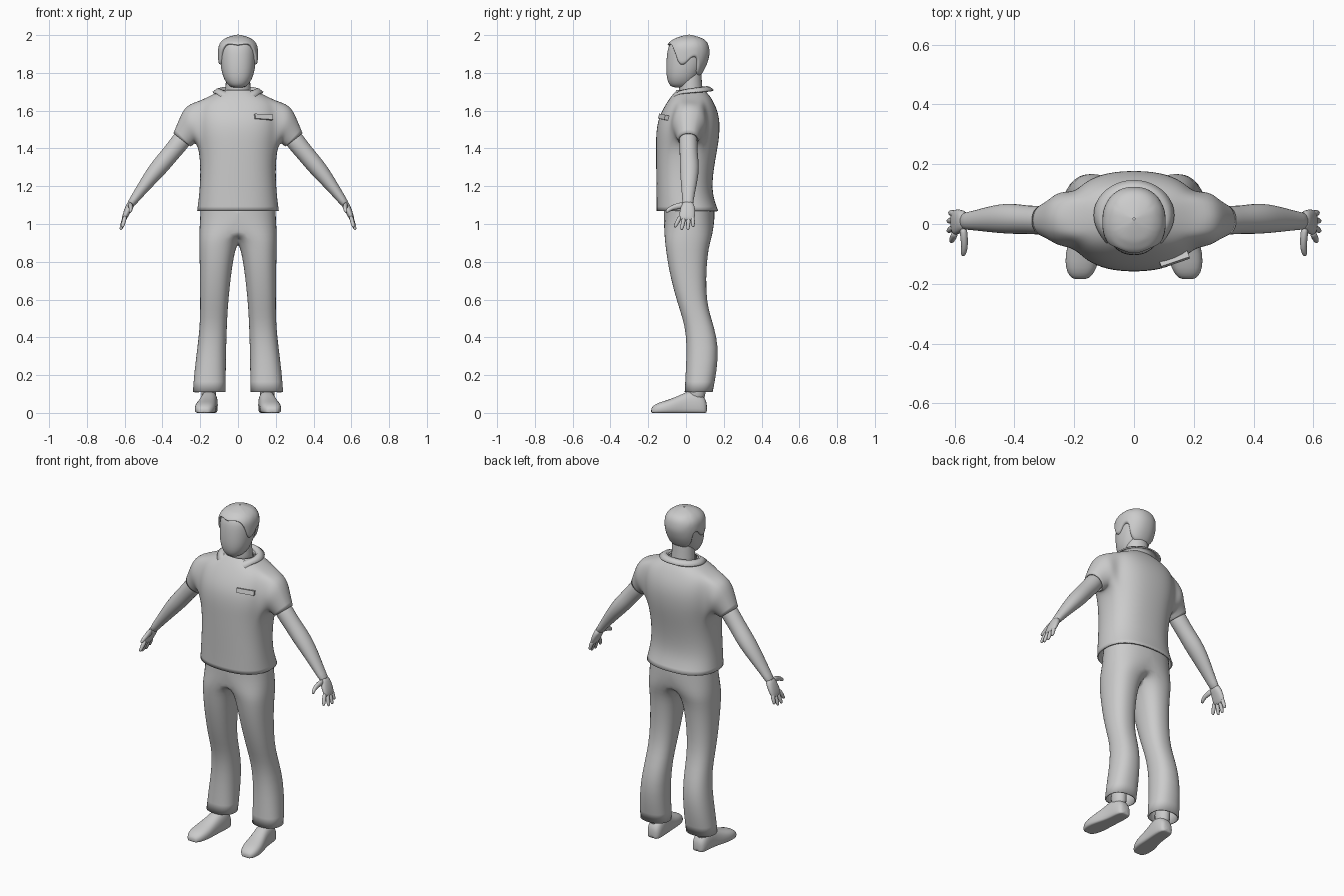
import bpy, bmesh, math
from mathutils import Vector

if "Cube" in bpy.data.objects:
    bpy.data.objects.remove(bpy.data.objects["Cube"])

grey = bpy.data.materials.new("light_grey")
grey.diffuse_color = (0.6, 0.6, 0.6, 1)
grey.use_nodes = True
grey.node_tree.nodes["Principled BSDF"].inputs["Base Color"].default_value = grey.diffuse_color
X, Y, Z = Vector((1, 0, 0)), Vector((0, 1, 0)), Vector((0, 0, 1))


def finish(name, bm, mirror=False, bisect=False, sub=1, thick=0, smooth=True):
    bmesh.ops.recalc_face_normals(bm, faces=bm.faces)
    me = bpy.data.meshes.new(name)
    bm.to_mesh(me)
    bm.free()
    me.materials.append(grey)
    for p in me.polygons:
        p.use_smooth = smooth
    ob = bpy.data.objects.new(name, me)
    bpy.context.collection.objects.link(ob)
    if mirror:
        m = ob.modifiers.new("mirror", 'MIRROR')
        m.use_bisect_axis[0] = bisect
        m.use_clip = bisect
        m.use_mirror_merge = bisect
    if sub:
        s = ob.modifiers.new("smooth", 'SUBSURF')
        s.levels = s.render_levels = sub
    if thick:
        t = ob.modifiers.new("cloth", 'SOLIDIFY')
        t.thickness, t.offset = thick, -1
    return ob


def oval(c, u, v, n, e=2.0):
    """Superellipse ring around c spanned by the half axes u and v."""
    pts = []
    for i in range(n):
        a = 2 * math.pi * i / n
        ca, sa = math.cos(a), math.sin(a)
        pts.append(c + u * math.copysign(abs(ca) ** (2 / e), ca) + v * math.copysign(abs(sa) ** (2 / e), sa))
    return pts


def skin(bm, rings, caps=True, closed=True):
    """Joins point rings with quads."""
    vs = [[bm.verts.new(p) for p in r] for r in rings]
    n = len(vs[0])
    for a, b in zip(vs, vs[1:]):
        for i in range(n if closed else n - 1):
            bm.faces.new((a[i], a[(i + 1) % n], b[(i + 1) % n], b[i]))
    if caps:
        bm.faces.new(vs[0])
        bm.faces.new(vs[-1])
    return vs


def tube(bm, path, ref=Y, n=12, e=2.0):
    """Limb along (x, y, z, half size along ref, other half size)."""
    pts = [Vector(p[:3]) for p in path]
    rings = []
    for i, p in enumerate(path):
        t = (pts[min(i + 1, len(pts) - 1)] - pts[max(i - 1, 0)]).normalized()
        u = (ref - t * ref.dot(t)).normalized()
        rings.append(oval(pts[i], u * p[3], t.cross(u) * p[4], n, e))
    skin(bm, rings)


# Shirt: body rows (z, half width, front y, back y)
rows = [(1.07, .218, -.157, .172), (1.16, .206, -.157, .137), (1.28, .199, -.159, .145),
        (1.40, .208, -.160, .168), (1.47, .222, -.160, .178), (1.54, .226, -.152, .180),
        (1.60, .222, -.128, .168), (1.65, .205, -.098, .145), (1.685, .135, -.072, .122),
        (1.71, .085, -.048, .095)]
bm = bmesh.new()
N = 24
grid = skin(bm, [oval(Vector((0, (f + b) / 2, z)), X * w, Y * (b - f) / 2, N, 2.4) for z, w, f, b in rows], caps=False)

# Sleeves grown out of openings in the body sides: (x, y, z, half depth, axis x, axis z)
sleeve = [(.250, .018, 1.530, .095, .024, .104), (.272, .014, 1.492, .074, .036, .077),
          (.297, .012, 1.445, .056, .046, .036)]
r0, r1 = 3, 7
for side, mid in ((1, 0), (-1, N // 2)):
    cols = [(mid + k) % N for k in range(-2, 3)]
    loop = [grid[r0][c] for c in cols] + [grid[r][cols[-1]] for r in range(r0 + 1, r1)]
    loop += [grid[r1][c] for c in reversed(cols)] + [grid[r][cols[0]] for r in range(r1 - 1, r0, -1)]
    hole = {grid[r][c] for r in range(r0, r1 + 1) for c in cols}
    bmesh.ops.delete(bm, geom=[f for f in bm.faces if all(v in hole for v in f.verts)], context='FACES_ONLY')
    bmesh.ops.delete(bm, geom=[e for e in bm.edges if not e.link_faces], context='EDGES')
    inner = [v for v in bm.verts if not v.link_faces]
    angles = [math.atan2((v.co.z - 1.525) / .125, (v.co.y - .015) / .09) for v in loop]
    prev = loop
    for x, y, z, d, ax, az in sleeve:
        new = [bm.verts.new((side * (x + ax * math.sin(a)), y + d * math.cos(a), z + az * math.sin(a))) for a in angles]
        for i in range(len(loop)):
            j = (i + 1) % len(loop)
            bm.faces.new((prev[i], prev[j], new[j], new[i]))
        prev = new
    bmesh.ops.delete(bm, geom=[v for v in inner if v.is_valid], context='VERTS')
finish("shirt", bm, sub=2, thick=.008)

# Collar: folded band open at the front
bm = bmesh.new()
strips = [[], [], []]
for i in range(25):
    a = math.radians(-156 + 13 * i)            # 0 is the back
    k = abs(-156 + 13 * i) / 156
    s, c = math.sin(a), math.cos(a)
    point = max(0, k - .8) * 5
    strips[0].append((.082 * s, .022 + .072 * c, 1.69 - .02 * k))
    strips[1].append((.094 * s, .024 + .080 * c, 1.745 - .035 * k ** 2))
    strips[2].append(((.136 + .02 * point) * s, .030 + (.118 + .012 * point) * c, 1.712 - .022 * k - .036 * point))
skin(bm, strips, caps=False, closed=False)
finish("collar", bm, sub=1, thick=.008)

# Chest pocket trim
bm = bmesh.new()
bmesh.ops.create_cube(bm, size=1)
for v in bm.verts:
    v.co = Vector((v.co.x * .10, v.co.y * .022, v.co.z * .026))
trim = finish("pocket_trim", bm, sub=0, smooth=False)
trim.location = (.135, -.119, 1.566)
trim.rotation_euler = (-.25, .06, .33)

# Trousers: one leg, cut at the middle and mirrored (z, inner x, outer x, front y, back y)
leg = [(1.10, -.20, .20, -.118, .150), (1.03, -.19, .203, -.118, .152), (.97, -.10, .206, -.117, .146),
       (.92, -.012, .207, -.114, .135), (.87, .012, .206, -.108, .120), (.78, .030, .203, -.096, .110),
       (.65, .045, .202, -.066, .106), (.55, .054, .201, -.035, .118), (.46, .058, .203, -.006, .148),
       (.35, .062, .215, .004, .174), (.22, .064, .232, -.002, .164), (.11, .064, .240, -.008, .142)]
bm = bmesh.new()
skin(bm, [oval(Vector(((i + o) / 2, (f + b) / 2, z)), X * (o - i) / 2, Y * (b - f) / 2, 20, 2.3)
          for z, i, o, f, b in leg], caps=False)
finish("trousers", bm, mirror=True, bisect=True, thick=.008)

# Shoes: sections along y (y, middle x, half width, top z), flat below
shoe = [(.112, .150, .024, .05), (.098, .150, .042, .088), (.05, .152, .047, .125), (0, .156, .047, .112),
        (-.05, .165, .052, .086), (-.10, .172, .059, .068), (-.15, .177, .053, .054), (-.176, .179, .036, .036),
        (-.185, .180, .022, .022)]
bm = bmesh.new()
rings = [oval(Vector((c, y, h * .35)), X * w, Z * h * .65, 16, 2.5) for y, c, w, h in shoe]
skin(bm, [[Vector((p.x, p.y, max(p.z, 0))) for p in r] for r in rings])
finish("shoes", bm, mirror=True)
bm = bmesh.new()
tube(bm, [(.155, .055, .06, .05, .04), (.155, .055, .12, .05, .04), (.155, .065, .26, .045, .04)])
finish("ankles", bm, mirror=True)

# Arms from inside the sleeve to the wrist
bm = bmesh.new()
tube(bm, [(.265, .012, 1.49, .048, .050), (.305, .012, 1.435, .050, .052), (.355, .014, 1.375, .048, .048),
          (.405, .018, 1.315, .053, .049), (.45, .018, 1.262, .050, .044), (.505, .014, 1.19, .040, .033),
          (.553, .010, 1.125, .030, .024), (.575, .010, 1.095, .030, .020)], n=14)
finish("arms", bm, mirror=True)

# Hands: palm, four fingers and thumb
bm = bmesh.new()
tube(bm, [(.560, .010, 1.118, .028, .020), (.575, .010, 1.092, .038, .021), (.590, .008, 1.06, .044, .018),
          (.602, .004, 1.03, .042, .014), (.606, .003, 1.018, .036, .009)], e=2.4)
for y0, y1, x1, z1 in ((-.028, -.060, .612, .982), (-.008, -.024, .622, .968), (.014, .010, .622, .968),
                       (.034, .038, .616, .984)):
    a, b = Vector((.597, y0, 1.045)), Vector((x1, y1, z1))
    tube(bm, [(*a.lerp(b, t), r, r) for t, r in ((0, .012), (.5, .0125), (.85, .010), (1, .006))], n=8)
tube(bm, [(.572, -.005, 1.10, .02, .014), (.568, -.045, 1.095, .018, .014), (.566, -.078, 1.085, .013, .012),
          (.570, -.098, 1.070, .012, .010), (.573, -.106, 1.062, .006, .006)], ref=Z, n=8)
finish("hands", bm, mirror=True)

# Head profile (z, half width, front y, back y)
skull = [(1.722, .030, -.068, .010), (1.732, .050, -.086, .030), (1.76, .072, -.100, .055), (1.80, .087, -.106, .078),
         (1.85, .094, -.106, .104), (1.90, .097, -.102, .116), (1.94, .095, -.095, .113), (1.965, .082, -.078, .102),
         (1.985, .058, -.046, .078), (1.995, .030, -.012, .046), (2.003, 0, .017, .017)]
bm = bmesh.new()
skin(bm, [oval(Vector((0, (f + b) / 2, z)), X * w, Y * (b - f) / 2, 20, 2.2) for z, w, f, b in skull[:-2]])
finish("head", bm)
bm = bmesh.new()
tube(bm, [(0, .030, 1.65, .072, .078), (0, .024, 1.72, .064, .068), (0, .024, 1.80, .060, .066), (0, .025, 1.84, .06, .06)])
finish("neck", bm)


def lerp_table(table, x):
    for a, b in zip(table, table[1:]):
        if x <= b[0]:
            t = max(0, (x - a[0]) / (b[0] - a[0]))
            return [p + (q - p) * t for p, q in zip(a, b)]
    return table[-1]


# Hair: cap over the skull with a hairline set by the angle from the front
hairline = [(0, 1.945), (25, 1.952), (42, 1.945), (58, 1.905), (72, 1.845), (88, 1.84), (100, 1.885),
            (118, 1.885), (130, 1.81), (150, 1.785), (180, 1.78)]
bm = bmesh.new()
rings = []
for r in range(13):
    t = min(r, 11) / 11
    ring = []
    for i in range(48):
        deg = 7.5 * i
        low = lerp_table(hairline, min(deg, 360 - deg))[1]
        z = low + (2.002 - low) * math.cos(t * math.pi / 2)
        _, w, f, b = lerp_table(skull, z)
        grow = (.010 if r < 12 else -.012) * min(1, r / 3)
        s, c = math.sin(math.radians(deg)), -math.cos(math.radians(deg))
        s, c = (math.copysign(abs(q) ** .91, q) for q in (s, c))
        ring.append(Vector(((w + grow) * s, (f + b) / 2 + ((b - f) / 2 + grow) * c, z)))
    rings.append(ring)
skin(bm, rings, caps=False)
bmesh.ops.remove_doubles(bm, verts=bm.verts, dist=.0005)
finish("hair", bm)
